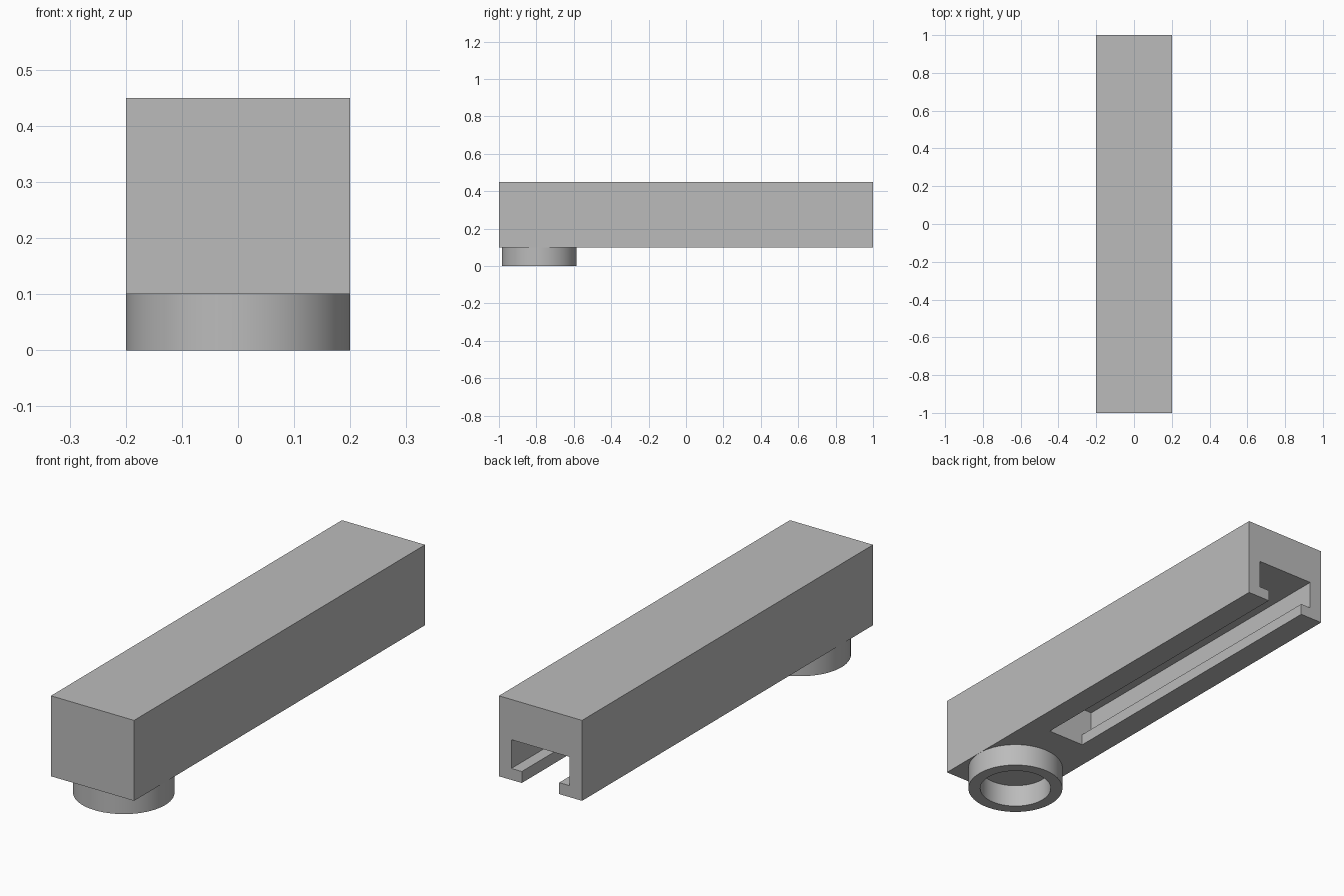
import bpy, bmesh, math
from mathutils import Matrix, Vector

cube = bpy.data.objects.get("Cube")
if cube:
    bpy.data.objects.remove(cube, do_unlink=True)

# Single plain grey material
grey = bpy.data.materials.new("plain_grey")
grey.use_nodes = True
color = (0.5, 0.5, 0.5, 1)
grey.diffuse_color = color
grey.node_tree.nodes["Principled BSDF"].inputs["Base Color"].default_value = color

WIDTH, BASE, TOP = 0.4, 0.1, 0.45
SLOT_END = -0.45


def make_object(name, bm):
    bmesh.ops.recalc_face_normals(bm, faces=bm.faces)
    mesh = bpy.data.meshes.new(name)
    bm.to_mesh(mesh)
    bm.free()
    mesh.materials.append(grey)
    obj = bpy.data.objects.new(name, mesh)
    bpy.context.collection.objects.link(obj)
    return obj


def extrude_profile(name, profile, y0, y1):
    """Extrude a closed x-z profile along y."""
    bm = bmesh.new()
    face = bm.faces.new([bm.verts.new((x, y0, z)) for x, z in profile])
    result = bmesh.ops.extrude_face_region(bm, geom=[face])
    verts = [v for v in result["geom"] if isinstance(v, bmesh.types.BMVert)]
    bmesh.ops.translate(bm, verts=verts, vec=(0, y1 - y0, 0))
    return make_object(name, bm)


# Rectangular beam
h = WIDTH / 2
beam = extrude_profile("beam", [(-h, BASE), (h, BASE), (h, TOP), (-h, TOP)], -1, 1)

# T-shaped slot, open at the underside and the back end
half = [(0.09, BASE - 0.05), (0.09, BASE + 0.05), (0.14, BASE + 0.05), (0.14, BASE + 0.175)]
profile = half + [(-x, z) for x, z in reversed(half)]
cutter = extrude_profile("slot_cutter", profile, SLOT_END, 1.1)
cutter.hide_render = True
cut = beam.modifiers.new("slot", "BOOLEAN")
cut.operation, cut.solver, cut.object = "DIFFERENCE", "EXACT", cutter
bpy.context.view_layer.objects.active = beam
bpy.ops.object.modifier_apply(modifier=cut.name)
bpy.data.objects.remove(cutter, do_unlink=True)

# Round collar under the front end
bm = bmesh.new()
section = [(0.15, BASE), (0.15, 0), (0.2, 0), (0.2, BASE)]
verts = [bm.verts.new((r, 0, z)) for r, z in section]
edges = [bm.edges.new(pair) for pair in zip(verts, verts[1:])]
bmesh.ops.spin(bm, geom=verts + edges, cent=(0, 0, 0), axis=(0, 0, 1),
               angle=math.tau, steps=64, use_merge=True)
bmesh.ops.remove_doubles(bm, verts=bm.verts, dist=0.0001)
bmesh.ops.translate(bm, verts=bm.verts, vec=(0, -0.785, 0))
collar = make_object("collar_ring", bm)
# Open shell: make sure the rim faces down
if any(f.normal.z > 0.9 for f in collar.data.polygons):
    collar.data.flip_normals()

bpy.ops.object.select_all(action="DESELECT")
collar.select_set(True)
bpy.context.view_layer.objects.active = collar
bpy.ops.object.shade_smooth_by_angle(angle=math.radians(30))
